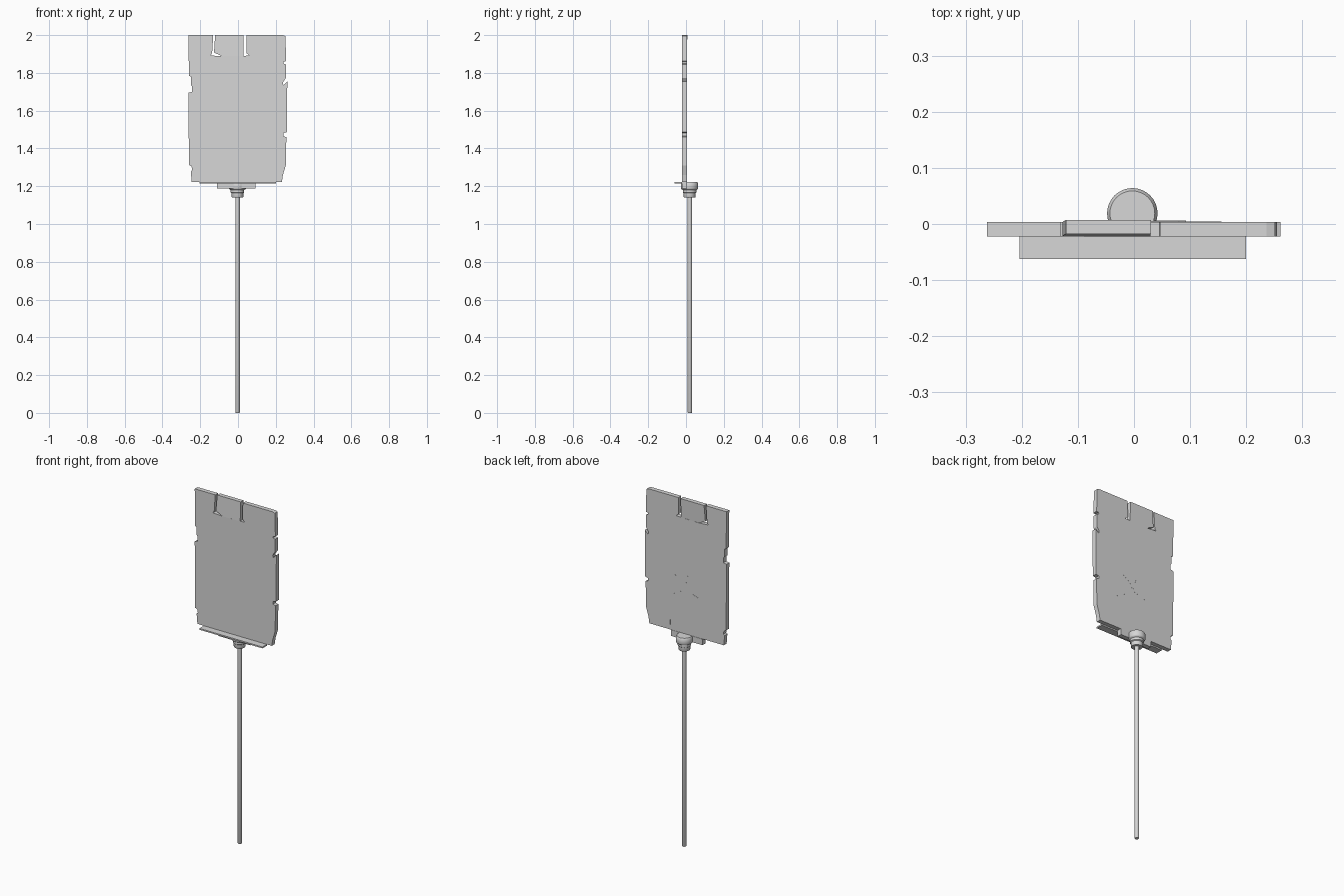
import bpy, bmesh, math
from mathutils import Vector

if "Cube" in bpy.data.objects:
    bpy.data.objects.remove(bpy.data.objects["Cube"])

grey = bpy.data.materials.new("light_grey")
grey.diffuse_color = (0.68, 0.68, 0.68, 1)
grey.use_nodes = True
grey.node_tree.nodes["Principled BSDF"].inputs["Base Color"].default_value = grey.diffuse_color


def finish(name, bm, smooth=False):
    bmesh.ops.recalc_face_normals(bm, faces=bm.faces)
    mesh = bpy.data.meshes.new(name)
    bm.to_mesh(mesh)
    bm.free()
    mesh.materials.append(grey)
    obj = bpy.data.objects.new(name, mesh)
    bpy.context.collection.objects.link(obj)
    if smooth:
        bpy.ops.object.select_all(action='DESELECT')
        bpy.context.view_layer.objects.active = obj
        obj.select_set(True)
        bpy.ops.object.shade_smooth_by_angle(angle=math.radians(35))
    return obj


def slab(name, outline, y0, y1, lean=0.0):
    """Extrude an x/z outline from y0 to y1; lean shifts y per unit of height."""
    bm = bmesh.new()
    low = min(z for _, z in outline)
    rings = [[bm.verts.new((x, y + lean * (z - low), z)) for x, z in outline]
             for y in (y0, y1)]
    caps = [bm.faces.new(r) for r in rings]
    n = len(outline)
    for i in range(n):
        j = (i + 1) % n
        bm.faces.new((rings[0][i], rings[0][j], rings[1][j], rings[1][i]))
    bm.normal_update()
    bmesh.ops.triangulate(bm, faces=caps)
    return finish(name, bm)


def box(name, x0, x1, y0, y1, z0, z1):
    return slab(name, [(x0, z0), (x1, z0), (x1, z1), (x0, z1)], y0, y1)


def lathe(name, profile, cx, cy, sides):
    """Spin a radius/height profile round a vertical axis."""
    bm = bmesh.new()
    rings = [[bm.verts.new((cx + r * math.cos(2 * math.pi * k / sides),
                            cy + r * math.sin(2 * math.pi * k / sides), z))
              for k in range(sides)] for r, z in profile]
    for a, b in zip(rings, rings[1:]):
        for k in range(sides):
            m = (k + 1) % sides
            bm.faces.new((a[k], a[m], b[m], b[k]))
    bm.faces.new(rings[0])
    bm.faces.new(rings[-1])
    return finish(name, bm, True)


# Sign board with chipped edges and an opening at the top
board = [
    (-0.245, 1.222), (0.232, 1.222), (0.238, 1.26), (0.253, 1.31),
    (0.256, 1.46), (0.240, 1.465), (0.240, 1.482), (0.259, 1.486),
    (0.261, 1.755), (0.240, 1.735), (0.238, 1.75), (0.253, 1.772),
    (0.253, 1.845), (0.240, 1.85), (0.242, 1.86), (0.255, 1.862),
    (0.251, 1.995), (0.236, 2.0), (0.046, 2.0), (0.045, 1.905),
    (0.060, 1.892), (0.030, 1.890), (-0.08, 1.888), (-0.145, 1.892),
    (-0.137, 1.905), (-0.131, 2.0), (-0.262, 2.0), (-0.260, 1.785),
    (-0.250, 1.78), (-0.250, 1.735), (-0.243, 1.73), (-0.243, 1.70),
    (-0.262, 1.695), (-0.260, 1.312), (-0.246, 1.305), (-0.242, 1.285),
    (-0.250, 1.28)]
slab("sign_board", board, -0.022, 0.004)

# Loose flap standing in the opening, leaning slightly back
slab("broken_flap", [(-0.127, 1.908), (-0.08, 1.886), (0.029, 1.886),
                     (0.030, 2.0), (-0.121, 2.0)], -0.022, 0.003, 0.04)

# Hairline cracks on the back of the board
cracks = [((0.08, 1.555), (0.03, 1.52)), ((0.03, 1.52), (0.01, 1.48)),
          ((0.01, 1.48), (-0.015, 1.56)), ((0.01, 1.48), (-0.08, 1.45)),
          ((0.03, 1.46), (0.155, 1.39)), ((0.10, 1.28), (0.10, 1.25))]
for i, (a, b) in enumerate(cracks):
    a, b = Vector(a), Vector(b)
    d = (b - a).normalized() * 0.002
    side = Vector((-d.y, d.x))
    slab(f"back_crack_{i + 1}", [tuple(p) for p in
         (a - side, b - side, b + side, a + side)], 0.003, 0.0045)

# Thin ledge and the clamp bar that holds the board
box("front_ledge", -0.204, 0.200, -0.062, -0.020, 1.214, 1.222)
box("clamp_bar", -0.110, 0.093, -0.020, 0.006, 1.187, 1.222)

# Stepped collar and the pole
lathe("collar", [(0.029, 1.14), (0.031, 1.143), (0.031, 1.163), (0.036, 1.167),
                 (0.036, 1.180), (0.043, 1.184), (0.045, 1.188), (0.045, 1.214),
                 (0.040, 1.222)], -0.003, 0.019, 32)
lathe("pole", [(0.010, 0.0), (0.0125, 0.004), (0.0125, 1.15)], -0.002, 0.020, 16)
